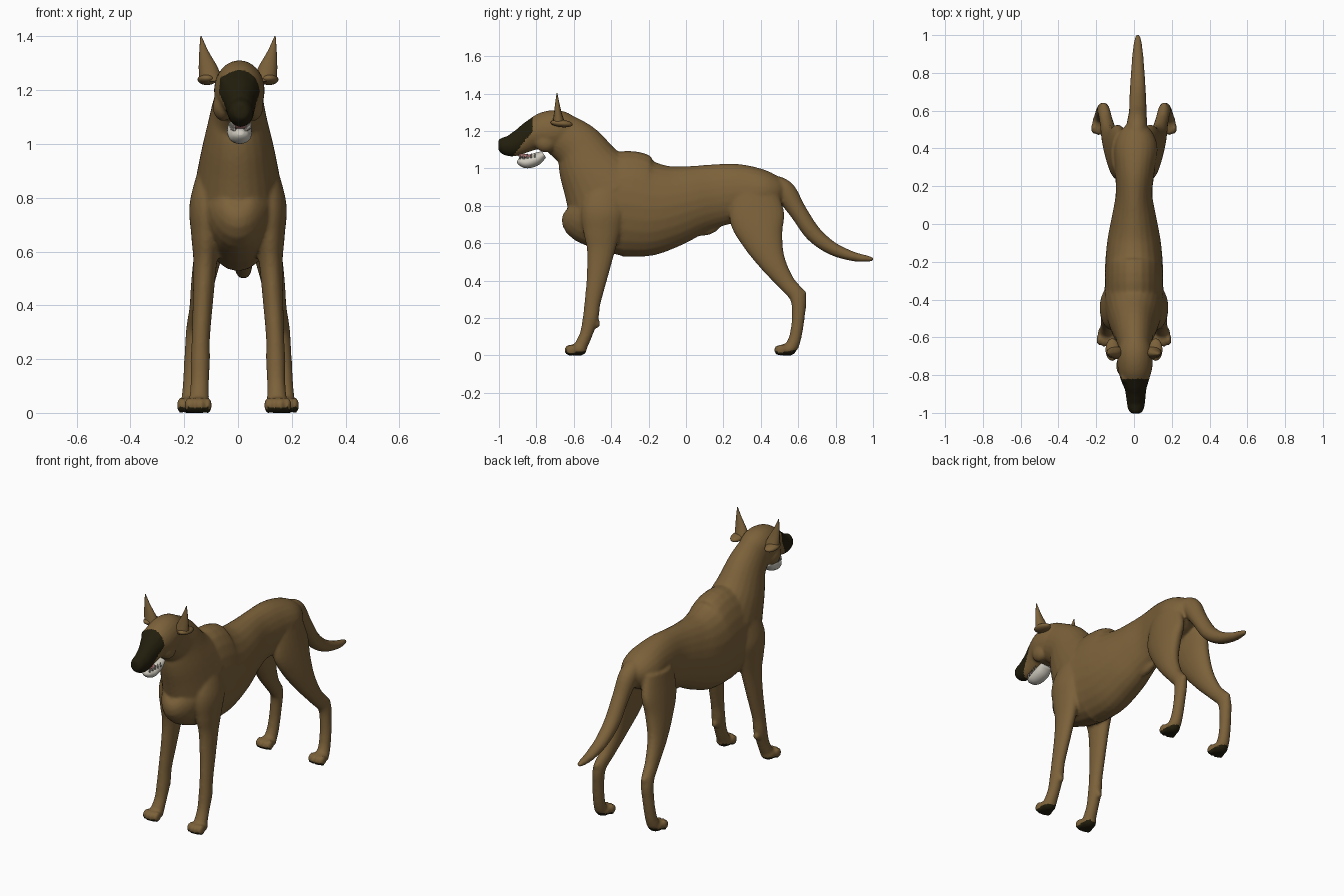
import bpy, bmesh, math
from mathutils import Vector, Matrix

cube = bpy.data.objects.get("Cube")
if cube:
    bpy.data.objects.remove(cube, do_unlink=True)


def material(name, rgb):
    m = bpy.data.materials.new(name)
    m.use_nodes = True
    m.diffuse_color = (*rgb, 1)
    bsdf = m.node_tree.nodes["Principled BSDF"]
    bsdf.inputs["Base Color"].default_value = (*rgb, 1)
    bsdf.inputs["Roughness"].default_value = 0.8
    return m


fur = material("brown fur", (0.2, 0.12, 0.042))
dark = material("dark mask", (0.016, 0.013, 0.004))
white = material("white jaw", (0.6, 0.57, 0.5))
pink = material("pink tongue", (0.5, 0.2, 0.2))


def catmull(a, b, c, d, t):
    return 0.5 * (2 * b + (c - a) * t + (2 * a - 5 * b + 4 * c - d) * t * t
                  + (3 * b - a - 3 * c + d) * t ** 3)


def loft(bm, rows, side=1, steps=5, sides=24):
    """Smooth tube through rows of x, y, z, half width, half depth."""
    pts = []
    for i in range(len(rows) - 1):
        four = [rows[max(0, min(len(rows) - 1, i + k))] for k in (-1, 0, 1, 2)]
        for s in range(steps):
            pts.append([catmull(*v, s / steps) for v in zip(*four)])
    pts.append(rows[-1])
    rings = []
    for i, (x, y, z, w, d) in enumerate(pts):
        p, q = pts[max(i - 1, 0)], pts[min(i + 1, len(pts) - 1)]
        t = Vector((0, q[1] - p[1], q[2] - p[2])).normalized()
        up = Vector((0, -t.z, t.y))
        ring = []
        for k in range(sides):
            a = math.tau * k / sides
            co = Vector((x + w * math.cos(a), y, z)) + up * d * math.sin(a)
            co.x *= side
            ring.append(bm.verts.new(co))
        rings.append(ring)
    for r, n in zip(rings, rings[1:]):
        for k in range(sides):
            j = (k + 1) % sides
            bm.faces.new((r[k], r[j], n[j], n[k]))
    bm.faces.new(rings[0])
    bm.faces.new(rings[-1])


def blob(bm, loc, size, tilt=0):
    mat = Matrix.Translation(loc) @ Matrix.Rotation(tilt, 4, 'X') @ Matrix.Diagonal((*size, 1))
    bmesh.ops.create_uvsphere(bm, u_segments=16, v_segments=10, radius=1, matrix=mat)


def finish(bm, name, *mats):
    bmesh.ops.recalc_face_normals(bm, faces=bm.faces)
    me = bpy.data.meshes.new(name)
    bm.to_mesh(me)
    bm.free()
    ob = bpy.data.objects.new(name, me)
    bpy.context.collection.objects.link(ob)
    for m in mats:
        me.materials.append(m)
    me.shade_smooth()
    return ob


# Torso, neck, head and tail
bm = bmesh.new()
loft(bm, [(0, -.595, .83, .06, .09), (0, -.55, .8, .12, .19), (0, -.46, .8, .155, .245),
          (0, -.32, .81, .155, .285), (0, -.2, .79, .152, .262), (0, -.08, .8, .14, .222),
          (0, .05, .832, .115, .185), (0, .16, .855, .097, .168), (.005, .28, .87, .105, .155),
          (.01, .4, .873, .115, .125), (.01, .48, .865, .09, .09), (.01, .53, .85, .04, .05)])
loft(bm, [(.005, -.665, 1.178, .086, .12), (0, -.575, 1.11, .103, .138),
          (0, -.505, .99, .132, .18), (0, -.42, .86, .158, .24)])
loft(bm, [(.005, -.6, 1.18, .07, .085), (.005, -.68, 1.2, .092, .11), (.005, -.76, 1.193, .092, .107),
          (.005, -.82, 1.177, .076, .083), (.008, -.87, 1.15, .058, .07), (.01, -.93, 1.122, .05, .06),
          (.01, -.98, 1.12, .042, .045), (.01, -1.003, 1.12, .025, .025)])
loft(bm, [(.01, .42, .91, .06, .06), (.015, .52, .88, .055, .062), (.02, .595, .775, .047, .048),
          (.02, .68, .652, .044, .044), (.02, .78, .573, .038, .036), (.02, .89, .53, .03, .026),
          (.02, .97, .517, .02, .017), (.02, 1.005, .515, .008, .008)])
blob(bm, (.01, -.985, 1.14), (.03, .02, .022))
blob(bm, (0, .12, .675), (.025, .07, .03), .35)

# Legs, paws, brows and shoulder muscles on both sides
for s in (-1, 1):
    loft(bm, [(.08, -.4, .93, .06, .1), (.112, -.44, .78, .068, .12), (.118, -.45, .66, .056, .1),
              (.122, -.455, .56, .044, .075), (.13, -.475, .42, .038, .056),
              (.138, -.5, .28, .034, .043), (.14, -.51, .2, .036, .042),
              (.142, -.535, .11, .034, .034), (.145, -.565, .045, .038, .036)], s)
    loft(bm, [(.07, .37, .88, .05, .12), (.085, .38, .74, .058, .148), (.105, .41, .62, .055, .112),
              (.128, .462, .5, .045, .072), (.145, .535, .39, .036, .047), (.16, .598, .31, .033, .043),
              (.168, .6, .2, .032, .034), (.173, .585, .1, .033, .033), (.176, .565, .045, .036, .036)], s)
    for x, y in ((.148, -.58), (.176, .54)):
        blob(bm, (s * x, y, .03), (.045, .05, .034))
        for k in (-1.5, -.5, .5, 1.5):
            front = y - .045 + abs(k) * .008
            blob(bm, (s * x + k * .024, front, .028), (.015, .03, .03))
    blob(bm, (s * .045, -.81, 1.232), (.026, .035, .026))
    blob(bm, (s * .055, -.75, 1.14), (.04, .06, .055))
    blob(bm, (s * .16, .62, .325), (.02, .025, .03))
    blob(bm, (s * .14, -.478, .17), (.02, .02, .025))
skin = finish(bm, "body_skin", fur, dark)

# Fuse the parts into one smooth skin
remesh = skin.modifiers.new("fuse", 'REMESH')
remesh.mode = 'VOXEL'
remesh.voxel_size = .008
smooth = skin.modifiers.new("soften", 'SMOOTH')
smooth.factor = .5
smooth.iterations = 7
graph = bpy.context.evaluated_depsgraph_get()
fused = bpy.data.meshes.new_from_object(skin.evaluated_get(graph))
skin.modifiers.clear()
skin.data = fused
fused.materials.clear()
fused.materials.append(fur)
fused.materials.append(dark)
for v in fused.vertices:
    v.co.z = max(v.co.z, 0)
for p in fused.polygons:
    x, y, z = p.center
    mask = y < -.82 and z > 1.06 + (y + .93) * 1.25
    sole = z < .016 or (z < .03 and p.normal.z < -.3)
    p.material_index = int(mask or sole)
fused.shade_smooth()

# Pointed ears with a fold at the base
for s, label in ((-1, "right"), (1, "left")):
    bm = bmesh.new()
    loft(bm, [(.1, -.68, 1.235, .045, .036), (.112, -.685, 1.29, .034, .022),
              (.127, -.688, 1.345, .017, .012), (.138, -.69, 1.402, .002, .002)], s, sides=12)
    finish(bm, label + "_ear", fur)
    bm = bmesh.new()
    blob(bm, (s * .115, -.665, 1.24), (.036, .06, .02), -.1)
    finish(bm, label + "_ear_fold", fur)

# Lower jaw, tongue and teeth
bm = bmesh.new()
loft(bm, [(.005, -.76, 1.075, .04, .02), (.005, -.8, 1.05, .046, .034), (.007, -.85, 1.031, .042, .031),
          (.008, -.885, 1.037, .03, .022), (.008, -.9, 1.043, .012, .01)])
finish(bm, "lower_jaw", white)
bm = bmesh.new()
blob(bm, (.008, -.85, 1.064), (.028, .055, .012), -.15)
finish(bm, "tongue", pink)
bm = bmesh.new()
for s in (-1, 1):
    for k in range(5):
        y = -.888 + k * .02
        spot = Matrix.Translation((.008 + s * (.022 + k * .004), y, 1.062 + k * .002))
        bmesh.ops.create_cone(bm, cap_ends=True, segments=6, radius1=.006, radius2=.001,
                              depth=.026, matrix=spot)
finish(bm, "teeth", white)
